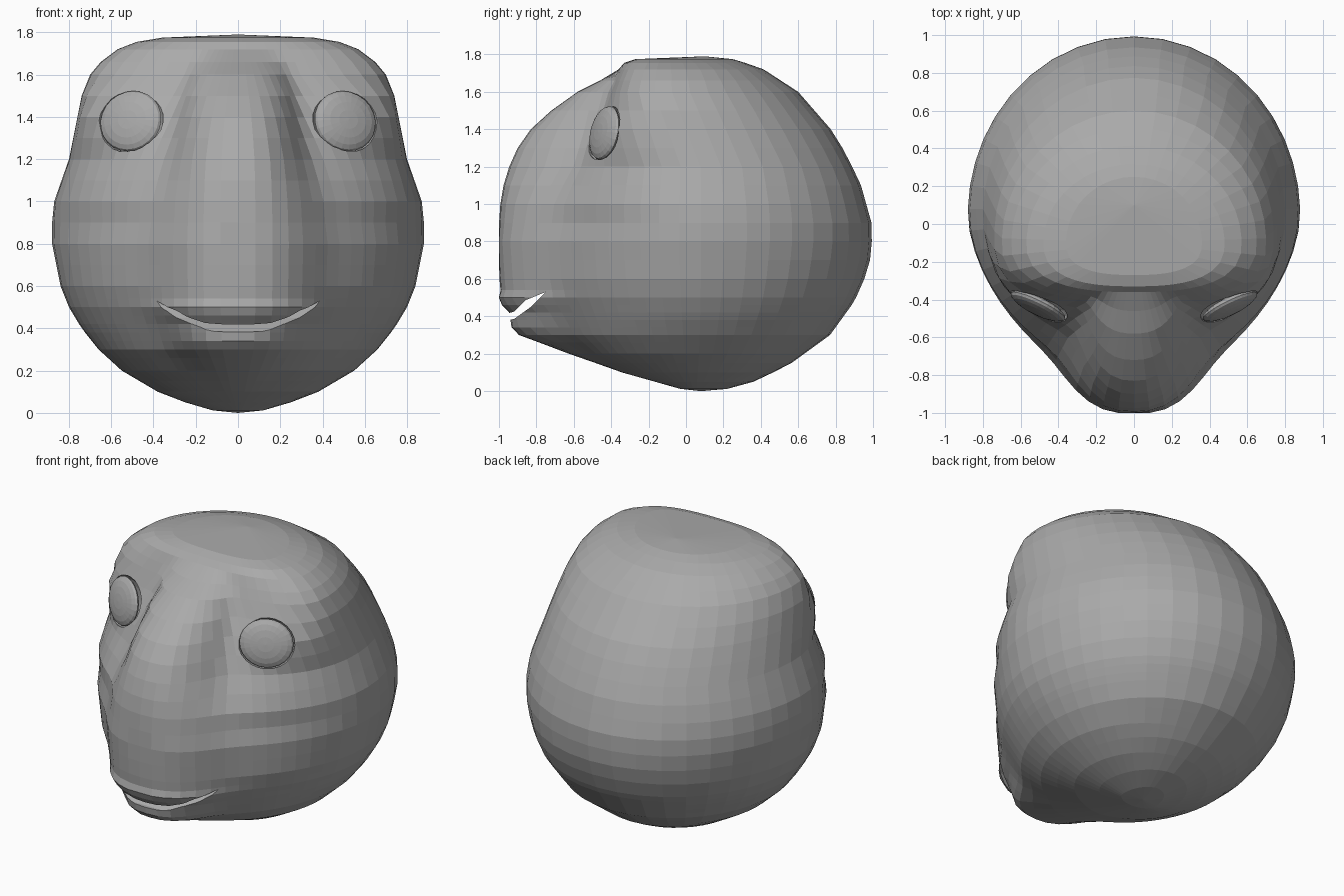
import bpy, bmesh, math
from mathutils import Matrix, Vector

if "Cube" in bpy.data.objects:
    bpy.data.objects.remove(bpy.data.objects["Cube"], do_unlink=True)

grey = bpy.data.materials.new("plain grey")
grey.use_nodes = True
COLOUR = (0.4, 0.4, 0.4, 1)
grey.diffuse_color = COLOUR
grey.node_tree.nodes["Principled BSDF"].inputs["Base Color"].default_value = COLOUR

SEGMENTS = 52


def make_object(name, bm):
    bmesh.ops.recalc_face_normals(bm, faces=bm.faces)
    mesh = bpy.data.meshes.new(name)
    bm.to_mesh(mesh)
    bm.free()
    mesh.materials.append(grey)
    obj = bpy.data.objects.new(name, mesh)
    bpy.context.collection.objects.link(obj)
    return obj


def carve(target, cutter):
    """Subtract the cutter from the target, then remove it."""
    cut = target.modifiers.new("carve", "BOOLEAN")
    cut.operation = "DIFFERENCE"
    cut.solver = "EXACT"
    cut.object = cutter
    bpy.context.view_layer.objects.active = target
    bpy.ops.object.modifier_apply(modifier=cut.name)
    bpy.data.objects.remove(cutter, do_unlink=True)


def profile(points, z):
    """Read a (height, value) profile at height z."""
    for (z0, v0), (z1, v1) in zip(points, points[1:]):
        if z <= z1:
            return v0 + (v1 - v0) * max(0, z - z0) / (z1 - z0)
    return points[-1][1]


def oval(angle, length, width, power):
    """Polar radius of a superellipse, angle measured from its long axis."""
    a = abs(math.cos(angle)) / length
    b = abs(math.sin(angle)) / width
    return (a ** power + b ** power) ** (-1 / power)


# Head profiles by height: the widest line, then skull and muzzle reach and roundness
middle = [(1.2, .05), (1.6, -.1)]
skull_width = [(.012, .12), (.05, .25), (.1, .38), (.2, .55), (.3, .66), (.4, .74), (.5, .8),
               (.6, .84), (.8, .88), (.9, .88), (1, .87), (1.2, .8), (1.4, .76), (1.5, .74),
               (1.6, .7), (1.66, .65), (1.72, .57), (1.755, .48), (1.775, .36)]
skull_front = [(.012, .03), (.05, .16), (.1, .33), (.2, .58), (.3, .73), (.4, .79), (.5, .84),
               (.6, .87), (.8, .87), (1, .8), (1.2, .64), (1.3, .56), (1.4, .5), (1.5, .45),
               (1.6, .41), (1.72, .36), (1.755, .33), (1.775, .27)]
skull_power = [(.1, 2), (.4, 1.75), (.9, 1.7), (1.2, 2.1), (1.4, 3), (1.6, 2.6)]
skull_back = [(.012, .22), (.05, .36), (.14, .55), (.3, .77), (.48, .9), (.66, .98), (.87, 1),
              (1.12, .93), (1.37, .8), (1.6, .6), (1.73, .4), (1.775, .25)]
muzzle_front = [(.012, .02), (.05, .15), (.1, .32), (.2, .61), (.26, .78), (.3, .89), (.34, .93),
                (.42, .94), (.46, .98), (.5, 1), (.54, .985), (.8, 1), (1, .99), (1.1, .975),
                (1.2, .945), (1.3, .9), (1.4, .83), (1.5, .72), (1.6, .58), (1.7, .38), (1.755, .2)]
muzzle_width = [(.012, .03), (.1, .15), (.2, .25), (.3, .35), (.5, .48), (.6, .48), (.8, .5),
                (1, .46), (1.2, .38), (1.4, .32), (1.6, .28), (1.7, .25)]
ring_heights = [.012, .05, .1, .15, .2, .26, .3, .34, .38, .42, .46, .5, .54, .6, .7, .8, .9, 1,
                1.1, 1.2, 1.3, 1.4, 1.5, 1.6, 1.66, 1.72, 1.755, 1.775]


def head_ring(z):
    width = profile(skull_width, z)
    centre = profile(middle, z)
    for i in range(SEGMENTS):
        t = math.tau * i / SEGMENTS
        angle = t - 0.35 * math.sin(t)          # closer spacing on the face
        if math.cos(angle) > 0:
            skull = oval(angle, profile(skull_front, z) + centre, width, profile(skull_power, z))
            muzzle = oval(angle, profile(muzzle_front, z) + centre, profile(muzzle_width, z), 2.5)
            big = max(skull, muzzle)
            radius = big * ((skull / big) ** 16 + (muzzle / big) ** 16) ** (1 / 16)
        else:
            radius = oval(angle, profile(skull_back, z) - centre, width, 2)
        y = centre - radius * math.cos(angle)
        yield Vector((radius * math.sin(angle), max(y, -1), z))


# Head: stacked rings closed by a point below and above
bm = bmesh.new()
rings = [[bm.verts.new(p) for p in head_ring(z)] for z in ring_heights]
for low, high in zip(rings, rings[1:]):
    for i in range(SEGMENTS):
        j = (i + 1) % SEGMENTS
        bm.faces.new((low[i], low[j], high[j], high[i]))
for ring, tip in ((rings[0], (0, .08, 0)), (rings[-1], (0, .1, 1.79))):
    pole = bm.verts.new(tip)
    for i in range(SEGMENTS):
        bm.faces.new((ring[i], ring[(i + 1) % SEGMENTS], pole))
head = make_object("head", bm)

# Mouth: a wedge cut straight across the muzzle
bm = bmesh.new()
wedge = [(-1.2, .38), (-.97, .41), (-.92, .425), (-.86, .485), (-.75, .53),
         (-.83, .45), (-.92, .385), (-1.2, .36)]
side = bm.faces.new([bm.verts.new((-1, y, z)) for y, z in wedge])
grown = bmesh.ops.extrude_face_region(bm, geom=[side])["geom"]
bmesh.ops.translate(bm, vec=(2, 0, 0), verts=[v for v in grown if isinstance(v, bmesh.types.BMVert)])
carve(head, make_object("mouth_cutter", bm))


def eye_shape(name, frame, size):
    bm = bmesh.new()
    bmesh.ops.create_uvsphere(bm, u_segments=24, v_segments=10, radius=1,
                              matrix=frame @ Matrix.Diagonal((*size, 1)))
    return make_object(name, bm)


# Eyes: flattened balls set in shallow sockets, facing outward and slightly up
for label, s in (("left", 1), ("right", -1)):
    normal = Vector((.43 * s, -.88, .2)).normalized()
    across = Vector((0, 0, 1)).cross(normal).normalized()
    frame = Matrix((across, normal.cross(across), normal)).transposed().to_4x4()
    frame = Matrix.Translation((.507 * s, -.435, 1.38)) @ frame
    carve(head, eye_shape("socket_cutter", frame, (.168, .154, .08)))
    eye_shape(label + "_eye", frame, (.16, .146, .04))
